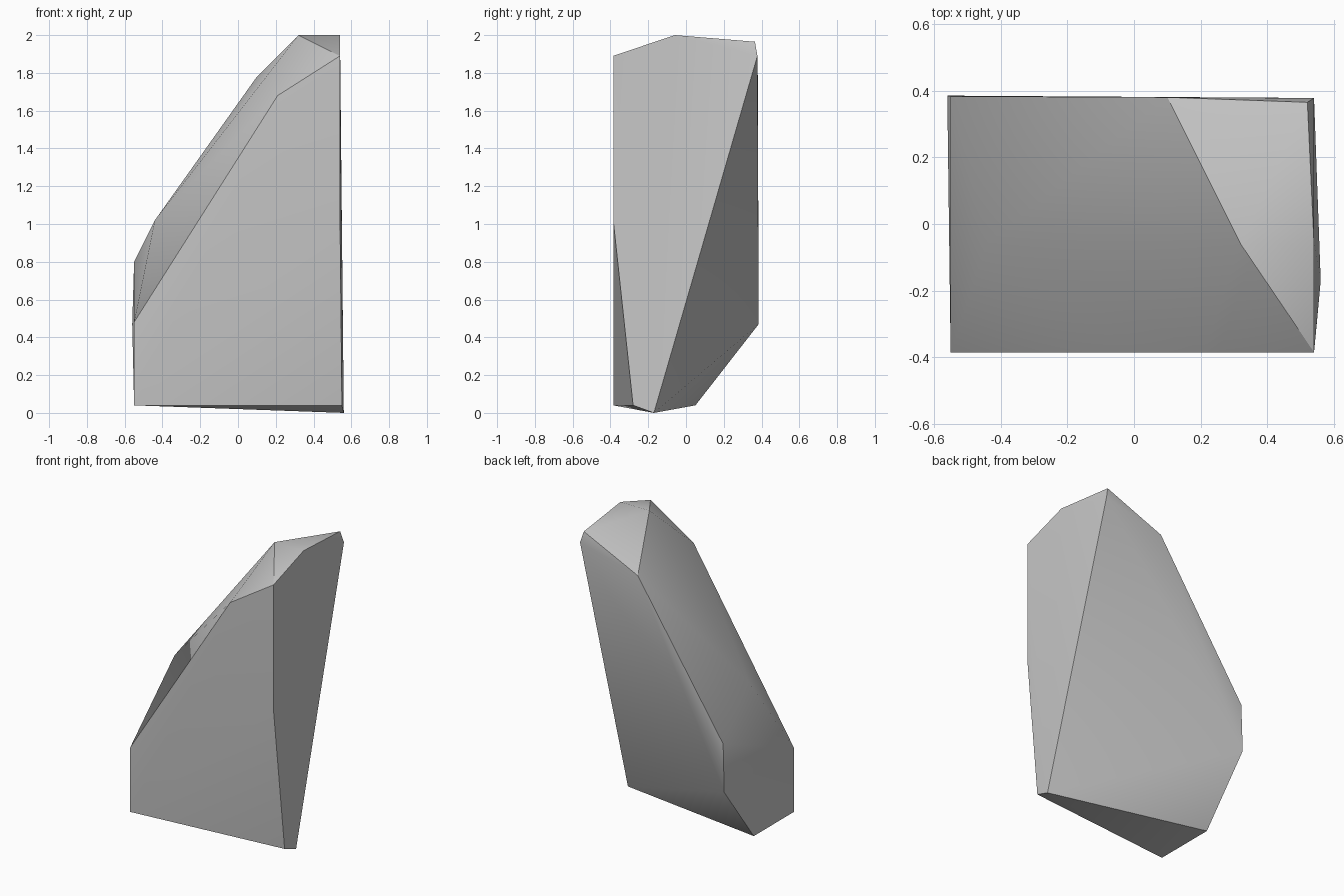
import bpy
import bmesh
import math

cube = bpy.data.objects.get("Cube")
if cube:
    bpy.data.objects.remove(cube, do_unlink=True)

# Stone material
stone = bpy.data.materials.new("grey_stone")
stone.use_nodes = True
grey = (0.57, 0.57, 0.57, 1)
stone.diffuse_color = grey
stone.node_tree.nodes["Principled BSDF"].inputs["Base Color"].default_value = grey

# Corners of the chipped rock, grouped by side
front = [(-0.55, -0.385, 0.04), (-0.55, -0.385, 0.48), (0.21, -0.385, 1.68),
         (0.54, -0.385, 1.89), (0.54, -0.385, 1.02)]
ridge = [(-0.44, -0.06, 1.02), (0.32, -0.06, 2.0), (0.54, -0.06, 2.0)]
back = [(-0.56, 0.385, 0.47), (-0.55, 0.383, 0.8), (0.1, 0.38, 1.78),
        (0.52, 0.365, 1.965), (0.54, 0.378, 1.89)]
base = [(-0.55, 0.05, 0.04), (0.55, -0.28, 0.04), (0.56, -0.17, 0)]

# Wrap the corners in a closed faceted shell
bm = bmesh.new()
for corner in front + ridge + back + base:
    bm.verts.new(corner)
bmesh.ops.convex_hull(bm, input=bm.verts[:])
bmesh.ops.delete(bm, geom=[v for v in bm.verts if not v.link_faces], context='VERTS')
bmesh.ops.dissolve_limit(bm, angle_limit=math.radians(0.5),
                         verts=bm.verts[:], edges=bm.edges[:])
bmesh.ops.recalc_face_normals(bm, faces=bm.faces[:])

mesh = bpy.data.meshes.new("rock")
bm.to_mesh(mesh)
bm.free()
mesh.materials.append(stone)
rock = bpy.data.objects.new("rock", mesh)
bpy.context.collection.objects.link(rock)

# Soft shallow facets, crisp steep edges
for obj in bpy.context.selected_objects:
    obj.select_set(False)
rock.select_set(True)
bpy.context.view_layer.objects.active = rock
bpy.ops.object.shade_smooth_by_angle(angle=math.radians(30))
